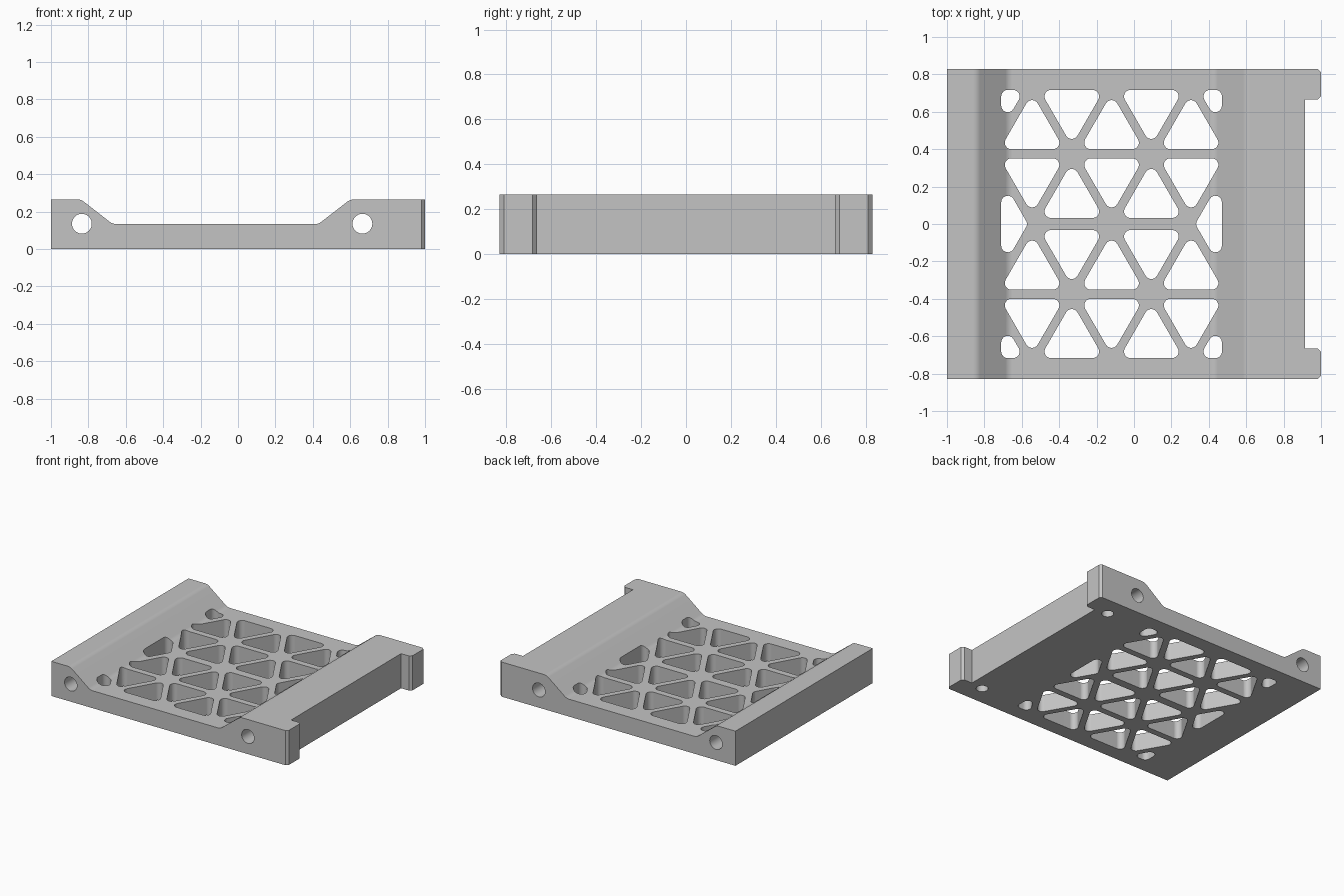
import bpy
import bmesh
import math
from mathutils import Vector

old = bpy.data.objects.get("Cube")
if old:
    bpy.data.objects.remove(old, do_unlink=True)


def fillet(points, radii, steps=6):
    """Round the corners of a 2D polygon."""
    pts = [Vector(p) for p in points]
    if not isinstance(radii, (list, tuple)):
        radii = [radii] * len(pts)
    out = []
    for i, (p, r) in enumerate(zip(pts, radii)):
        if r == 0:
            out.append(p)
            continue
        a = (pts[i - 1] - p).normalized()
        b = (pts[(i + 1) % len(pts)] - p).normalized()
        half = a.angle(b) / 2
        centre = p + (a + b).normalized() * (r / math.sin(half))
        start = p + a * (r / math.tan(half)) - centre
        end = p + b * (r / math.tan(half)) - centre
        sweep = math.pi - 2 * half
        for k in range(steps + 1):
            t = k / steps
            out.append(centre + (start * math.sin((1 - t) * sweep)
                                 + end * math.sin(t * sweep)) / math.sin(sweep))
    return out


def circle(x, y, r, n=40):
    return [(x + r * math.cos(math.tau * k / n), y + r * math.sin(math.tau * k / n))
            for k in range(n)]


def prisms(name, outlines, lo, hi, axis="Z"):
    """One object holding a straight extrusion of every outline."""
    bm = bmesh.new()
    for outline in outlines:
        rings = []
        for h in (lo, hi):
            rings.append([bm.verts.new((u, v, h) if axis == "Z" else (u, h, v))
                          for u, v in outline])
        bm.faces.new(rings[0])
        bm.faces.new(rings[1])
        n = len(outline)
        for i in range(n):
            j = (i + 1) % n
            bm.faces.new((rings[0][i], rings[0][j], rings[1][j], rings[1][i]))
    bmesh.ops.recalc_face_normals(bm, faces=bm.faces)
    mesh = bpy.data.meshes.new(name)
    bm.to_mesh(mesh)
    bm.free()
    obj = bpy.data.objects.new(name, mesh)
    bpy.context.collection.objects.link(obj)
    return obj


def combine(target, tool, operation):
    tool.hide_render = True
    mod = target.modifiers.new(operation.title(), "BOOLEAN")
    mod.operation = operation
    mod.solver = "EXACT"
    mod.object = tool
    bpy.context.view_layer.objects.active = target
    bpy.ops.object.modifier_apply(modifier=mod.name)
    bpy.data.objects.remove(tool, do_unlink=True)


# Tray section: two raised rails with a sunken floor between
HIGH, LOW, BEND = 0.265, 0.133, 0.06
section = fillet([(-1, 0), (1.1, 0), (1.1, HIGH), (0.60, HIGH), (0.43, LOW),
                  (-0.67, LOW), (-0.84, HIGH), (-1, HIGH)],
                 [0, 0, 0, BEND, BEND, BEND, BEND, 0])
tray = prisms("lattice_tray", [section], -1, 1, "Y")

# Plan outline: chamfered end tabs on the left edge
W, TAB, C, EDGE = 0.83, 0.665, 0.018, 0.915
half_plan = [(EDGE, TAB), (1 - C, TAB), (1, TAB + C), (1, W - C), (1 - C, W), (-1, W)]
plan = half_plan + [(x, -y) for x, y in reversed(half_plan)]
combine(tray, prisms("plan_outline", [plan], -0.2, 0.5), "INTERSECT")

# Triangular lattice openings
MID, PITCH, TALL, R = -0.12, 0.2125, 0.2975, 0.035
SIDE = TALL / math.sqrt(3)
ROWS = ((0.4, 0.717), (0.032, 0.351))   # lower and upper limit of each row
END = 0.59                              # half length of the lattice
openings = []
for col in range(-2, 3):
    x = MID + col * PITCH
    for row, (bottom, top) in enumerate(ROWS):
        points_up = (col + row) % 2 == 0
        base, tip = (bottom, bottom + TALL) if points_up else (top, top - TALL)
        for s in (1, -1):
            openings.append(fillet([(x - SIDE, base * s), (x + SIDE, base * s),
                                    (x, tip * s)], R))

# Cut-off openings along both ends of the lattice
outer = 3 * PITCH
top = ROWS[0][1]
slope = math.sqrt(3)
reach = ROWS[1][0] + TALL
inset = outer - END
for sx in (1, -1):
    for sy in (1, -1):
        corner = [(END, top), (outer - SIDE, top), (END, top - TALL + inset * slope)]
        openings.append(fillet([(MID + x * sx, y * sy) for x, y in corner], R))
    y_end = reach - inset * slope
    arrow = [(END, y_end), (outer - reach / slope, 0), (END, -y_end)]
    openings.append(fillet([(MID + x * sx, y) for x, y in arrow], R))
combine(tray, prisms("lattice_cutter", openings, -0.2, 0.5), "DIFFERENCE")

# Long bores through both rails
bores = [circle(x, 0.135, 0.053) for x in (-0.835, 0.665)]
combine(tray, prisms("bore_cutter", bores, -1, 1, "Y"), "DIFFERENCE")

# Blind sockets under the tabbed rail
sockets = [circle(0.81, y, 0.042) for y in (-0.68, 0.68)]
combine(tray, prisms("socket_cutter", sockets, -0.1, 0.2), "DIFFERENCE")

# Grey material and shading
grey = bpy.data.materials.new("plain_grey")
colour = (0.55, 0.55, 0.55, 1)
grey.use_nodes = True
grey.diffuse_color = colour
grey.node_tree.nodes["Principled BSDF"].inputs["Base Color"].default_value = colour
tray.data.materials.clear()
tray.data.materials.append(grey)
for poly in tray.data.polygons:
    poly.material_index = 0
bpy.ops.object.select_all(action="DESELECT")
tray.select_set(True)
bpy.context.view_layer.objects.active = tray
bpy.ops.object.shade_smooth_by_angle(angle=math.radians(30))
normals = tray.modifiers.new("Weighted Normals", "WEIGHTED_NORMAL")
normals.keep_sharp = True
